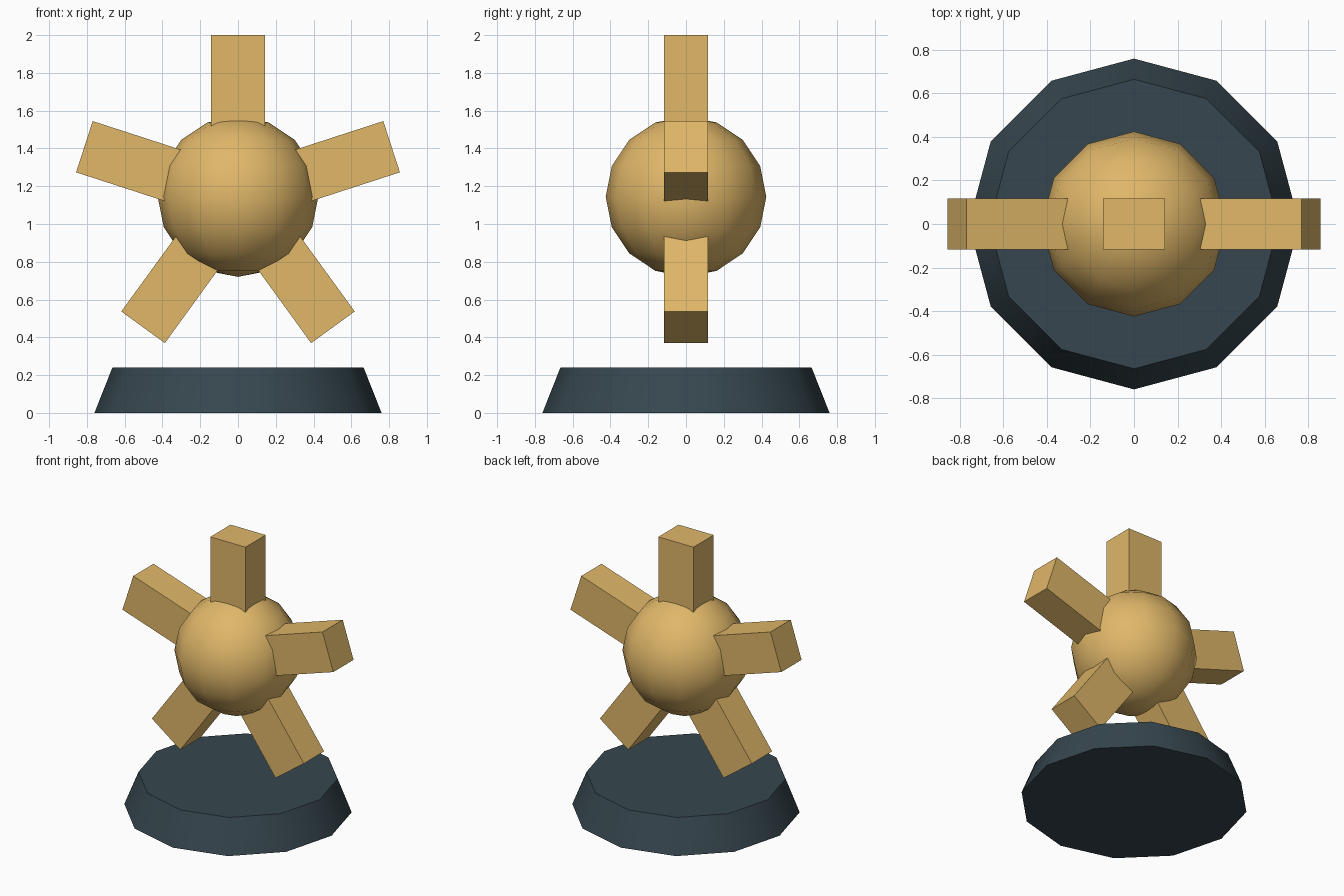
import bpy, math
from mathutils import Matrix, Vector

if "Cube" in bpy.data.objects:
    bpy.data.objects.remove(bpy.data.objects["Cube"])


def material(name, rgb):
    m = bpy.data.materials.new(name)
    m.diffuse_color = (*rgb, 1)
    m.use_nodes = True
    m.node_tree.nodes["Principled BSDF"].inputs["Base Color"].default_value = m.diffuse_color
    return m


gold = material("warm gold", (0.745, 0.474, 0.141))
slate = material("dark slate", (0.037, 0.062, 0.077))

CENTRE = Vector((0, 0, 1.145))
RADIUS = 0.425
INNER, OUTER = 0.25, 0.855   # arm ends, measured from the ball centre


def finish(name, mat, smooth=False):
    ob = bpy.context.object
    ob.name = name
    ob.data.materials.append(mat)
    if smooth:
        bpy.ops.object.shade_smooth_by_angle(angle=math.radians(40))
    return ob


# Tapered twelve-sided base
bpy.ops.mesh.primitive_cone_add(vertices=12, radius1=0.76, radius2=0.665,
                                depth=0.24, location=(0, 0, 0.12))
finish("base", slate, True)

# Ball floating above the base
bpy.ops.mesh.primitive_uv_sphere_add(segments=12, ring_count=8,
                                     radius=RADIUS, location=CENTRE)
finish("ball", gold, True)

# Five block arms fanned around the ball in the front plane
for i in range(5):
    bpy.ops.mesh.primitive_cube_add(size=1)
    arm = finish(f"arm_{i + 1}", gold)
    shape = (Matrix.Translation((0, 0, (INNER + OUTER) / 2))
             @ Matrix.Diagonal((0.285, 0.235, OUTER - INNER, 1)))
    arm.data.transform(shape)
    arm.location = CENTRE
    arm.rotation_euler = (0, math.radians(72 * i), 0)
